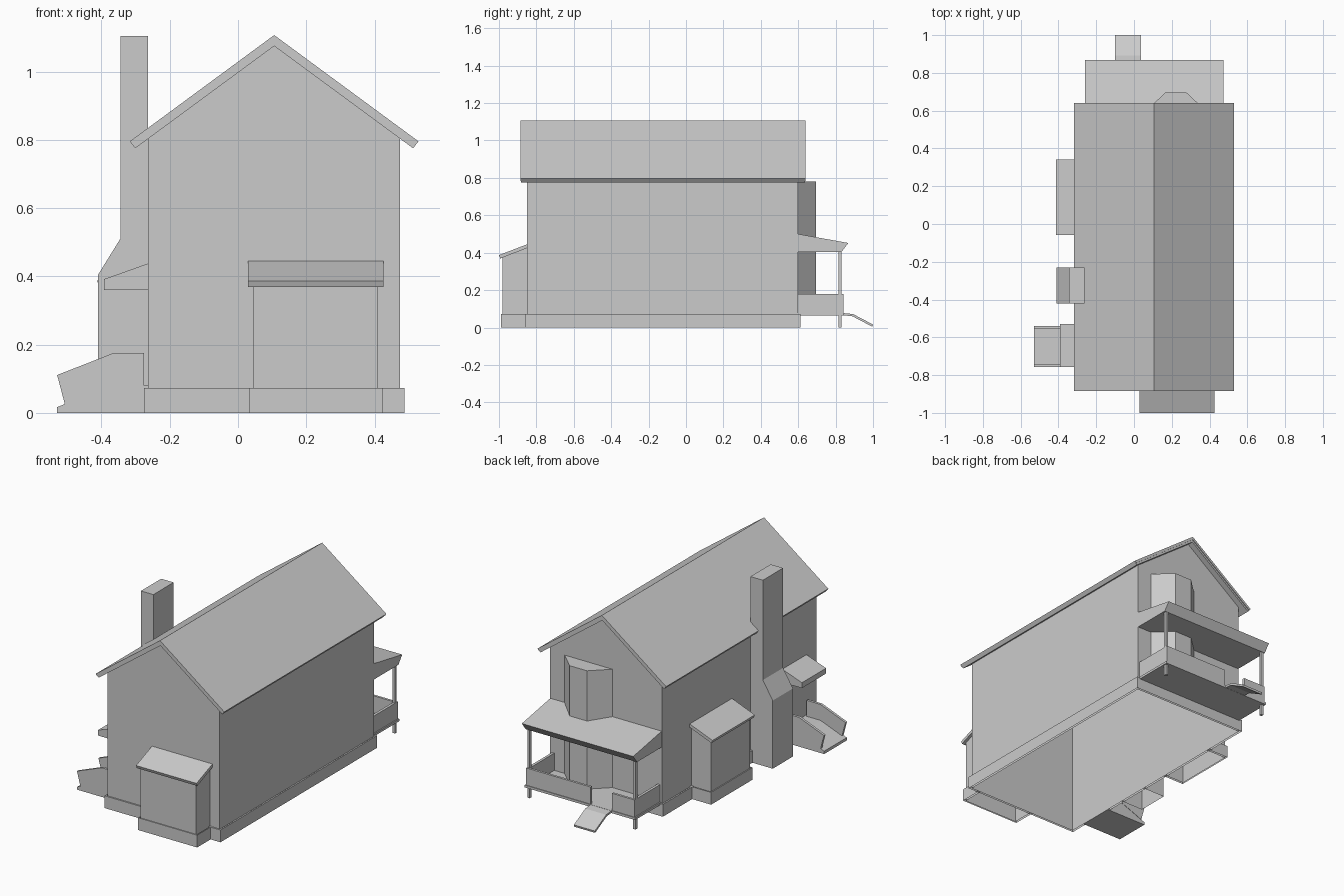
import bpy, bmesh

if "Cube" in bpy.data.objects:
    bpy.data.objects.remove(bpy.data.objects["Cube"])


def finish(name, bm):
    bmesh.ops.recalc_face_normals(bm, faces=bm.faces)
    mesh = bpy.data.meshes.new(name)
    bm.to_mesh(mesh)
    bm.free()
    ob = bpy.data.objects.new(name, mesh)
    bpy.context.collection.objects.link(ob)
    return ob


def prism(name, axis, pts, lo, hi, open_bottom=False, ledge=0):
    """Extrude a 2D profile along an axis; optionally drop the ground face
    and turn the top face into a narrow ledge."""
    place = {'x': lambda p, t: (t, p[0], p[1]),
             'y': lambda p, t: (p[0], t, p[1]),
             'z': lambda p, t: (p[0], p[1], t)}[axis]
    bm = bmesh.new()
    a = [bm.verts.new(place(p, lo)) for p in pts]
    b = [bm.verts.new(place(p, hi)) for p in pts]
    bm.faces.new(a)
    bm.faces.new(b)
    n = len(pts)
    for i in range(n):
        j = (i + 1) % n
        bm.faces.new((a[i], a[j], b[j], b[i]))
    bmesh.ops.recalc_face_normals(bm, faces=bm.faces)
    if ledge:
        top = max(bm.faces, key=lambda f: f.calc_center_median().z)
        bmesh.ops.inset_region(bm, faces=[top], thickness=ledge)
        bmesh.ops.delete(bm, geom=[top], context='FACES_ONLY')
    if open_bottom:
        low = [f for f in bm.faces if all(v.co.z < 0.001 for v in f.verts)]
        bmesh.ops.delete(bm, geom=low, context='FACES_ONLY')
    return finish(name, bm)


def box(name, x0, x1, y0, y1, z0, z1, **kw):
    return prism(name, 'z', [(x0, y0), (x1, y0), (x1, y1), (x0, y1)], z0, z1, **kw)


L, R, F, B = -0.263, 0.475, -0.85, 0.60   # wall planes
RIDGE, SLOPE = 0.106, 0.736
PLINTH = 0.073

# Hollow house walls with gables, and the plinth around them
eave = 1.075 - SLOPE * (R - RIDGE)
prism("house_walls", 'y', [(L, 0), (R, 0), (R, eave), (RIDGE, 1.075), (L, eave)],
      F, B, open_bottom=True)
box("house_plinth", L - 0.013, R + 0.013, F - 0.012, B + 0.012, 0, PLINTH,
    open_bottom=True, ledge=0.012)


# Gabled roof: outer slab and a thinner trim layer beneath
def gable(name, top, half, thick, y0, y1):
    low = top - SLOPE * half
    inner = half - 0.5 * thick
    under = top - thick - SLOPE * inner
    prism(name, 'y', [(RIDGE - half, low), (RIDGE, top), (RIDGE + half, low),
                      (RIDGE + inner, under), (RIDGE, top - thick),
                      (RIDGE - inner, under)], y0, y1)


gable("roof", 1.107, 0.423, 0.018, -0.885, 0.64)
gable("roof_trim", 1.089, 0.414, 0.014, -0.881, 0.636)


# Lean-to bump-outs on the front and left walls
def bump(name, axis, wall, mid):
    def prof(pts):
        return [(wall - d, z) for d, z in pts]
    prism(name + "_walls", axis, prof([(0, 0), (0.13, 0), (0.13, 0.376), (0, 0.426)]),
          mid - 0.182, mid + 0.182, open_bottom=True)
    prism(name + "_roof", axis, prof([(0, 0.445), (0.15, 0.387), (0.143, 0.369), (0, 0.425)]),
          mid - 0.199, mid + 0.199)
    a, b = (wall - 0.138, wall), (mid - 0.195, mid + 0.195)
    (x0, x1), (y0, y1) = (b, a) if axis == 'x' else (a, b)
    box(name + "_plinth", x0, x1, y0, y1, 0, PLINTH, open_bottom=True, ledge=0.008)


bump("front_bump", 'x', F, 0.228)
bump("left_bump", 'y', L, 0.142)

# Chimney with sloped shoulder
prism("chimney", 'y', [(L, 0), (-0.41, 0), (-0.41, 0.405), (-0.345, 0.51),
                       (-0.345, 1.104), (L, 1.104)], -0.42, -0.23, open_bottom=True)

# Side entry: canopy, ramp and two sloped parapets
prism("side_canopy", 'y', [(L, 0.36), (-0.392, 0.36), (-0.392, 0.392), (L, 0.438)],
      -0.757, -0.53)
prism("side_ramp", 'y', [(L, 0), (-0.53, 0), (-0.53, 0.017), (-0.366, 0.08), (L, 0.08)],
      -0.755, -0.542)
for i, y in enumerate((-0.757, -0.555)):
    prism(f"side_parapet_{i + 1}", 'y',
          [(-0.275, 0.08), (-0.366, 0.08), (-0.507, 0.024), (-0.53, 0.111),
           (-0.366, 0.175), (-0.275, 0.175)], y, y + 0.015)

# Two-storey bay window on the back
prism("bay_window", 'z', [(0.064, B), (0.165, 0.695), (0.279, 0.695), (0.38, B)], 0.075, 0.782)

# Back porch: roof, floor, posts and railings
prism("porch_roof", 'x', [(B, 0.5), (0.868, 0.452), (0.832, 0.405), (B, 0.405)], -0.26, 0.473)
box("porch_floor", -0.257, 0.47, B, 0.845, 0.064, 0.078)
for side, x in (("left", -0.25), ("right", 0.447)):
    box(f"porch_post_{side}", x, x + 0.016, 0.815, 0.831, 0, 0.405)
    box(f"porch_rail_{side}", x, x + 0.016, B, 0.84, 0.078, 0.18)
for side, x0, x1 in (("left", -0.25, -0.102), ("right", 0.04, 0.463)):
    box(f"porch_rail_back_{side}", x0, x1, 0.827, 0.841, 0.078, 0.18)

# Bent ramp down from the porch
prism("porch_ramp", 'x', [(0.835, 0.078), (0.893, 0.072), (1.0, 0.016), (0.997, 0.004),
                          (0.89, 0.06), (0.835, 0.066)], -0.1, 0.038)
